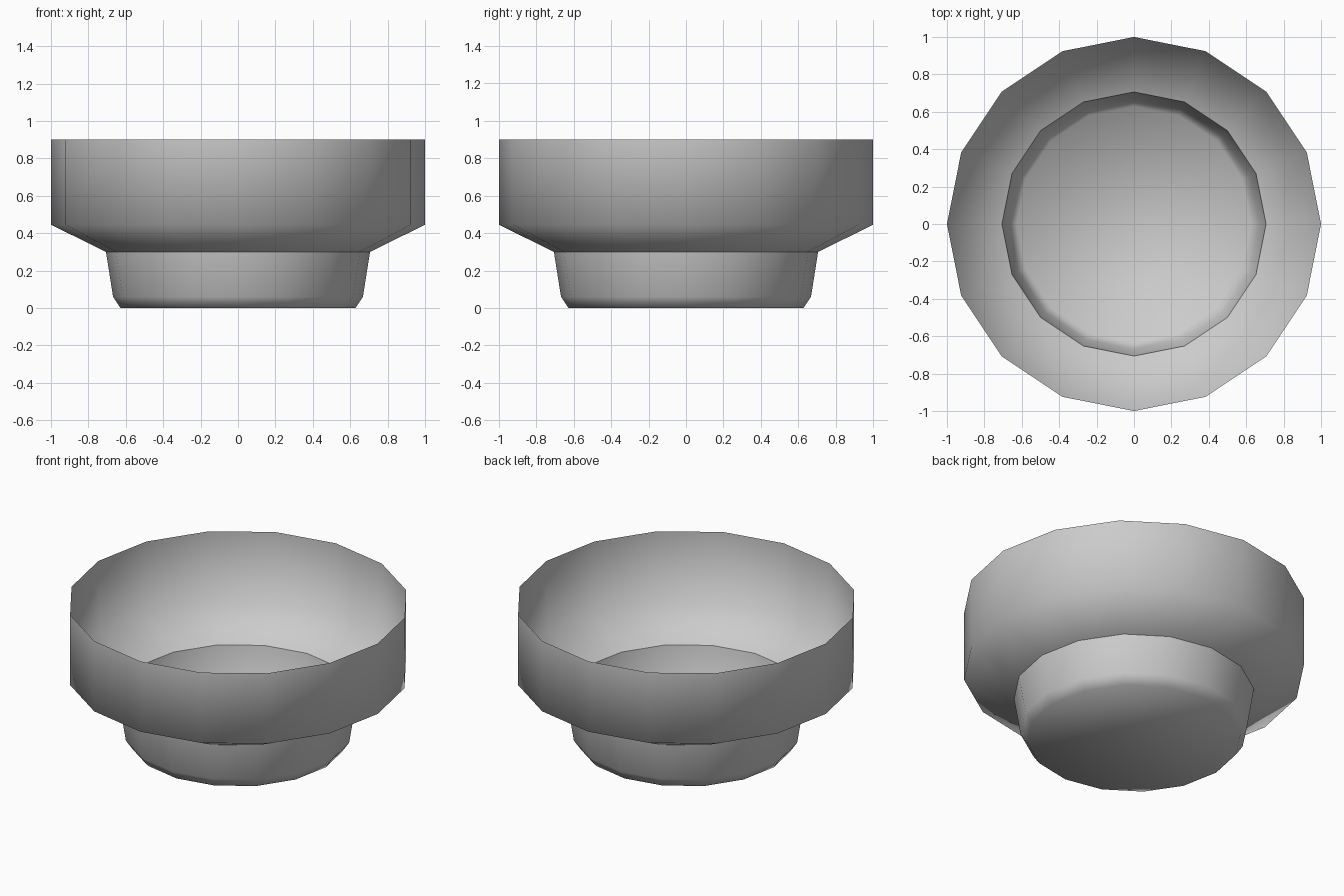
import bpy
import bmesh
from math import cos, sin, tau

SIDES = 16

cube = bpy.data.objects.get("Cube")
if cube:
    bpy.data.objects.remove(cube, do_unlink=True)

# Single plain grey
grey = bpy.data.materials.new("plain_grey")
grey.use_nodes = True
colour = (0.6, 0.6, 0.6, 1.0)
grey.diffuse_color = colour
grey.node_tree.nodes["Principled BSDF"].inputs["Base Color"].default_value = colour


def lathe(name, profile, closed_base=False):
    """Revolve (radius, height) points, listed from bottom to top, into a thin shell."""
    bm = bmesh.new()
    rings = [[bm.verts.new((r * cos(tau * i / SIDES), r * sin(tau * i / SIDES), z))
              for i in range(SIDES)] for r, z in profile]
    for low, high in zip(rings, rings[1:]):
        for i in range(SIDES):
            j = (i + 1) % SIDES
            bm.faces.new((low[i], low[j], high[j], high[i]))
    if closed_base:
        bm.faces.new(rings[0][::-1])
    for face in bm.faces:
        face.smooth = True
    mesh = bpy.data.meshes.new(name)
    bm.to_mesh(mesh)
    bm.free()
    mesh.materials.append(grey)
    obj = bpy.data.objects.new(name, mesh)
    bpy.context.collection.objects.link(obj)
    return obj


# Wide open bowl with a sloping underside
lathe("bowl_wall", [(0.706, 0.3), (1.0, 0.445), (1.0, 0.9)])

# Narrow cup-shaped foot with a softened bottom edge
lathe("foot", [(0.628, 0.0), (0.668, 0.06), (0.706, 0.3)], closed_base=True)
